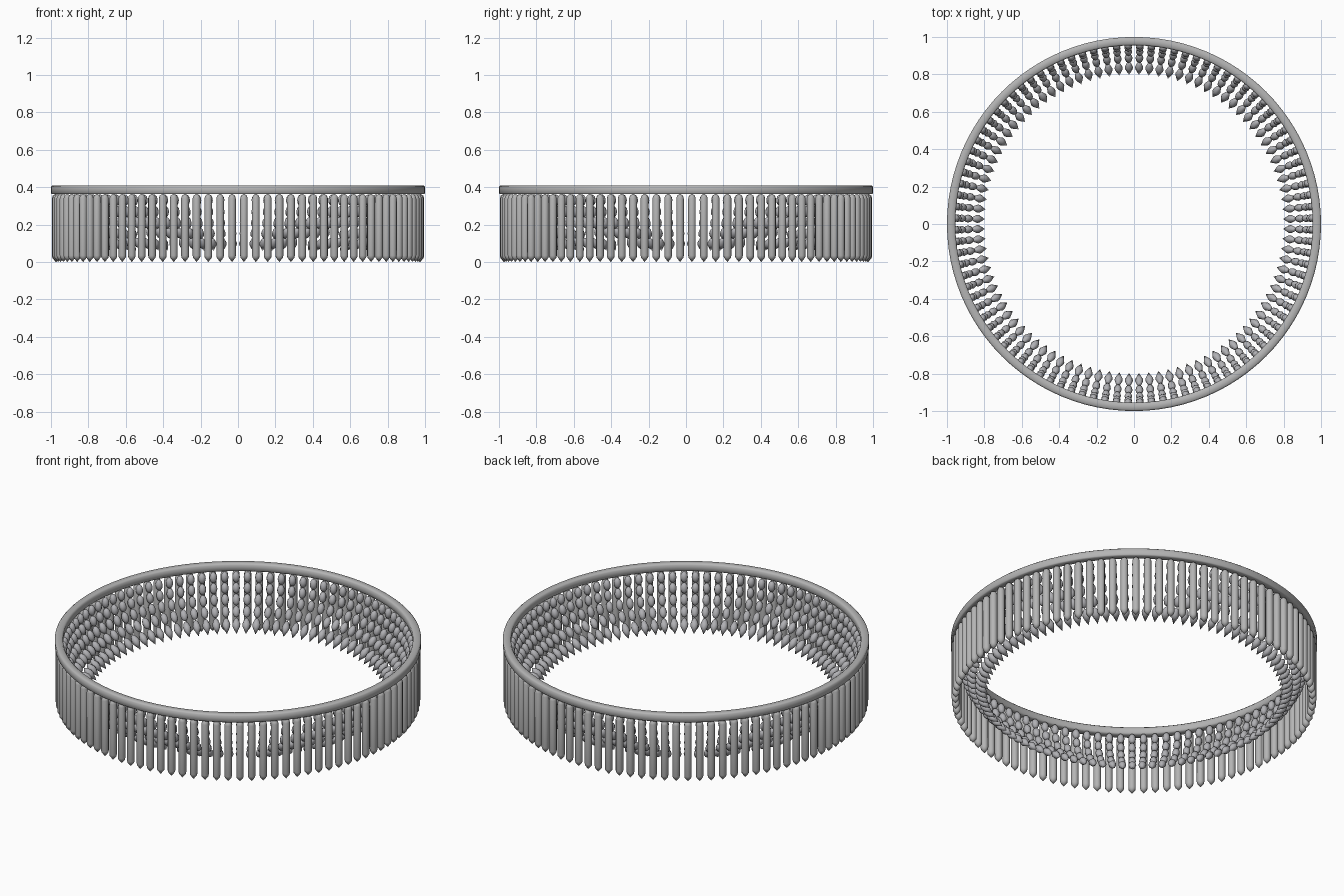
import bpy, bmesh, math
from mathutils import Matrix, Vector

if "Cube" in bpy.data.objects:
    bpy.data.objects.remove(bpy.data.objects["Cube"])

COUNT = 96                      # hanging strands around the ring
STEP = 2 * math.pi / COUNT


def material(name, rgb):
    m = bpy.data.materials.new(name)
    m.diffuse_color = (*rgb, 1)
    m.use_nodes = True
    m.node_tree.nodes["Principled BSDF"].inputs["Base Color"].default_value = m.diffuse_color
    return m


steel = material("brushed grey metal", (0.46, 0.46, 0.46))
glass = material("smoky grey glass", (0.44, 0.44, 0.46))


def lathe(bm, profile, sides, mat=Matrix.Identity(4), closed=False):
    """Revolve (radius, height) points about local z."""
    rings = []
    for r, h in profile:
        if r < 1e-6:
            rings.append([bm.verts.new(mat @ Vector((0, 0, h)))])
        else:
            rings.append([bm.verts.new(mat @ Vector((r * math.cos(a), r * math.sin(a), h)))
                          for a in (2 * math.pi * i / sides for i in range(sides))])
    pairs = list(zip(rings, rings[1:]))
    if closed:
        pairs.append((rings[-1], rings[0]))
    for lo, hi in pairs:
        for i in range(sides):
            j = (i + 1) % sides
            quad = [lo[i % len(lo)], lo[j % len(lo)], hi[j % len(hi)], hi[i % len(hi)]]
            bm.faces.new(list(dict.fromkeys(quad)))


def finish(name, bm, mat, angle):
    bmesh.ops.recalc_face_normals(bm, faces=bm.faces)
    me = bpy.data.meshes.new(name)
    bm.to_mesh(me)
    bm.free()
    ob = bpy.data.objects.new(name, me)
    bpy.context.collection.objects.link(ob)
    me.materials.append(mat)
    bpy.context.view_layer.objects.active = ob
    ob.select_set(True)
    bpy.ops.object.shade_smooth_by_angle(angle=math.radians(angle))
    ob.select_set(False)


def around(bm, profile, sides, start, end):
    """Repeat a lathed piece, aimed from start to end (radius, z), round the ring."""
    p, q = Vector((start[0], 0, start[1])), Vector((end[0], 0, end[1]))
    aim = (q - p).to_track_quat('Z', 'Y').to_matrix().to_4x4()
    for i in range(COUNT):
        spin = Matrix.Rotation((i + 0.5) * STEP, 4, 'Z')
        lathe(bm, profile, sides, spin @ Matrix.Translation(p) @ aim)


# top hoop
bm = bmesh.new()
lathe(bm, [(0.955, 0.37), (0.962, 0.363), (0.995, 0.363), (1.0, 0.368),
           (1.0, 0.403), (0.992, 0.41), (0.963, 0.41), (0.955, 0.402)], 96, closed=True)
finish("top_hoop", bm, steel, 60)

# outer row of pointed rods
bm = bmesh.new()
around(bm, [(0, 0), (0.019, 0.024), (0.021, 0.035), (0.021, 0.34), (0.016, 0.355), (0, 0.366)],
       10, (0.975, 0), (0.975, 1))
finish("outer_rods", bm, steel, 50)

# inner strands of beads, curving inward towards the bottom
path = [(0.957, 0.362), (0.950, 0.300), (0.935, 0.240), (0.909, 0.180), (0.867, 0.128)]
bm = bmesh.new()
for a, b in zip(path, path[1:]):
    length = (Vector(b) - Vector(a)).length
    bead = [(0.021 * math.sin(math.pi * k / 6), length * (0.5 - 0.5 * math.cos(math.pi * k / 6)))
            for k in range(7)]
    bead[0], bead[-1] = (0, 0), (0, length)
    around(bm, bead, 8, a, b)
finish("inner_beads", bm, glass, 60)

# pointed drops closing each strand
bm = bmesh.new()
around(bm, [(0, 0), (0.013, 0.012), (0.022, 0.038), (0.020, 0.054), (0, 0.097)],
       8, path[-1], (0.797, 0.06))
finish("inner_drops", bm, glass, 50)
